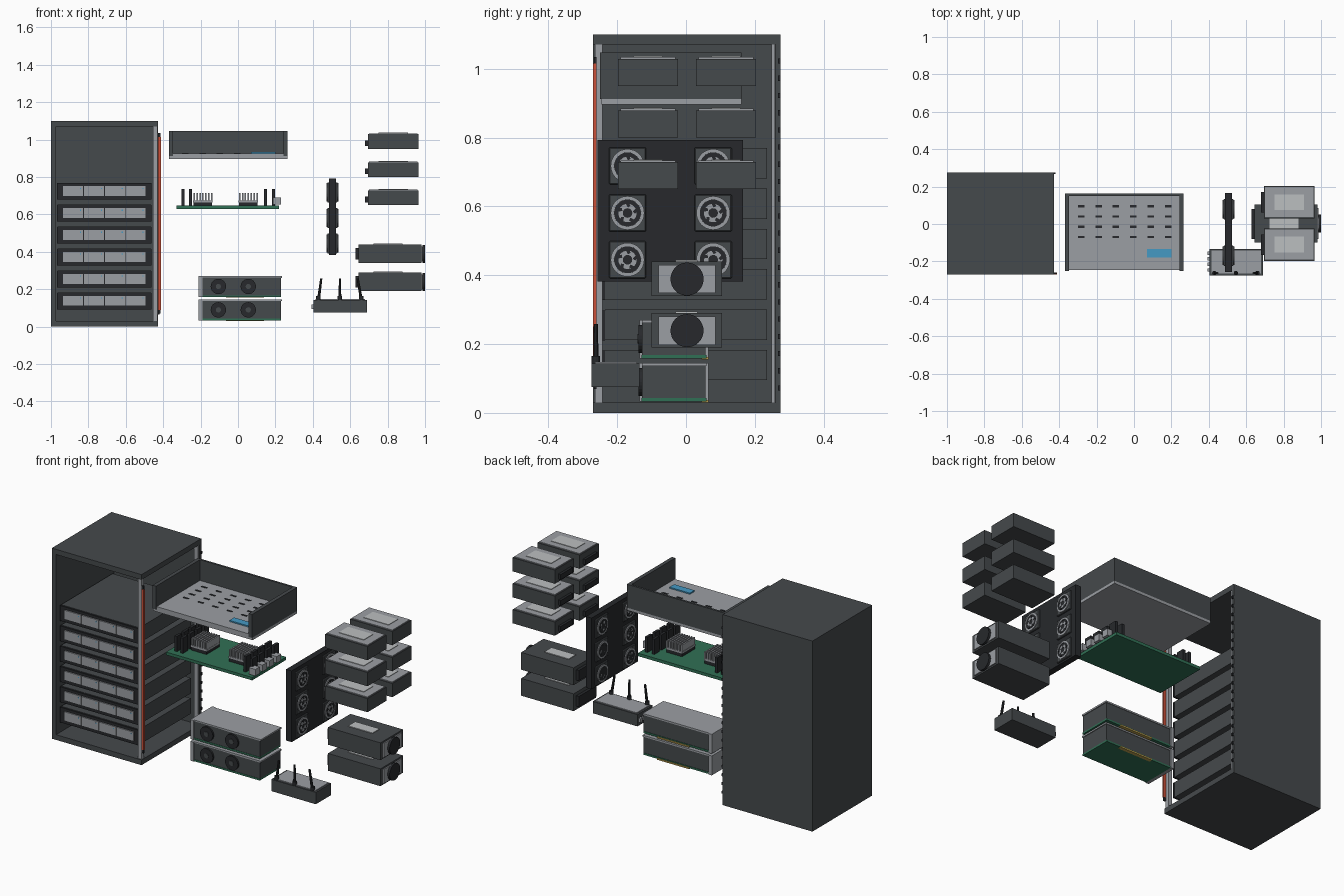
import bpy, bmesh, math
from mathutils import Matrix, Vector

if "Cube" in bpy.data.objects:
    bpy.data.objects.remove(bpy.data.objects["Cube"])


def mat(name, c):
    m = bpy.data.materials.new(name)
    m.diffuse_color = (*c, 1)
    m.use_nodes = True
    m.node_tree.nodes["Principled BSDF"].inputs["Base Color"].default_value = m.diffuse_color
    return m


DARK = mat("dark_metal", (0.06, 0.067, 0.072))
BLACK = mat("black_plastic", (0.02, 0.022, 0.025))
LIGHT = mat("light_metal", (0.33, 0.345, 0.37))
PALE = mat("pale_label", (0.5, 0.52, 0.53))
GREEN = mat("circuit_green", (0.03, 0.16, 0.09))
RED = mat("red_strip", (0.6, 0.08, 0.04))
BLUE = mat("blue_panel", (0.06, 0.32, 0.55))
GOLD = mat("gold_contacts", (0.5, 0.35, 0.08))


def finish(name, bm, m):
    me = bpy.data.meshes.new(name)
    bm.to_mesh(me)
    bm.free()
    me.materials.append(m)
    ob = bpy.data.objects.new(name, me)
    bpy.context.collection.objects.link(ob)
    return ob


def boxes(name, m, *spans, bevel=0):
    """Each span is (x0, x1, y0, y1, z0, z1); all become one object."""
    bm = bmesh.new()
    for x0, x1, y0, y1, z0, z1 in spans:
        c = Vector(((x0 + x1) / 2, (y0 + y1) / 2, (z0 + z1) / 2))
        bmesh.ops.create_cube(bm, size=1, matrix=Matrix.Translation(c) @ Matrix.Diagonal((x1 - x0, y1 - y0, z1 - z0, 1)))
    if bevel:
        bmesh.ops.bevel(bm, geom=bm.edges[:], offset=bevel, segments=1, affect='EDGES')
    return finish(name, bm, m)


def rods(name, m, ends, r, r2=None, sides=24):
    """Cylinders or cones between pairs of points."""
    bm = bmesh.new()
    for a, b in ends:
        a, b = Vector(a), Vector(b)
        rot = (b - a).to_track_quat('Z', 'Y').to_matrix().to_4x4()
        bmesh.ops.create_cone(bm, cap_ends=True, segments=sides, radius1=r, radius2=r2 or r,
                              depth=(b - a).length, matrix=Matrix.Translation((a + b) / 2) @ rot)
    return finish(name, bm, m)


def rings(name, m, centres, r_in, r_out, x0, x1, n=32):
    """Flat rings facing along x."""
    bm = bmesh.new()
    for y, z in centres:
        loops = []
        for i in range(n):
            a = 2 * math.pi * i / n
            loops.append([bm.verts.new((x, y + r * math.cos(a), z + r * math.sin(a)))
                          for x, r in ((x0, r_in), (x1, r_in), (x1, r_out), (x0, r_out))])
        for i in range(n):
            p, q = loops[i], loops[(i + 1) % n]
            for k in range(4):
                bm.faces.new((p[k], q[k], q[(k + 1) % 4], p[(k + 1) % 4]))
    bmesh.ops.recalc_face_normals(bm, faces=bm.faces[:])
    return finish(name, bm, m)


# Cabinet: open at the front and on the right
boxes("cabinet_shell", DARK, (-1, -.973, -.27, .275, 0, 1.1), (-.973, -.427, .26, .275, .03, 1.07),
      (-.973, -.427, -.27, .275, 1.07, 1.1), (-.973, -.427, -.27, .275, 0, .03))
boxes("cabinet_posts", LIGHT, (-.455, -.43, -.264, -.243, .03, 1.07), (-.455, -.43, .249, .258, .03, 1.07))
boxes("door_strip", RED, (-.428, -.413, -.27, -.26, .09, 1.015))
boxes("strip_caps", BLACK, (-.428, -.415, -.268, -.26, 1.015, 1.035), (-.428, -.415, -.268, -.26, .07, .09))
boxes("rear_edge_clips", BLACK, *[(-.43, -.42, .267, .275, .065 + .05 * i, .08 + .05 * i) for i in range(20)])

# Six rack units with four drives each
for i in range(6):
    z = .095 + .1173 * i
    boxes(f"rack_unit_{i}", DARK, (-.965, -.465, -.235, .235, z, z + .088))
    boxes(f"rack_bezel_{i}", BLACK, (-.968, -.462, -.243, -.235, z - .002, z + .086))
    xs = [-.935 + .1115 * k for k in range(4)]
    boxes(f"drives_{i}", LIGHT, *[(x, x + .107, -.25, -.243, z + .017, z + .07) for x in xs])
    boxes(f"drive_lights_{i}", BLUE, *[(x + .09, x + .096, -.252, -.25, z + .055, z + .061) for x in xs])

# Open chassis tray
boxes("tray_floor", LIGHT, (-.37, .265, -.245, .162, .897, .912), (-.348, .243, -.245, .15, .912, .927))
boxes("tray_walls", DARK, (-.37, -.348, -.25, .162, .912, 1.047), (.243, .265, -.25, .162, .912, 1.047),
      (-.348, .243, .15, .162, .912, 1.047))
boxes("tray_vents", BLACK, *[(-.3 + .093 * i, -.265 + .093 * i, y - .006, y + .006, .926, .929)
                             for i in range(6) for y in (.095, .04, -.015, -.07)])
boxes("tray_panel", BLUE, (.07, .2, -.178, -.135, .927, .934))

# Main board with heatsinks, memory and ports
boxes("main_board", GREEN, (-.33, .22, -.185, .125, .63, .647))
for n, x in enumerate((-.188, .055)):
    boxes(f"heatsink_base_{n}", BLACK, (x - .05, x + .05, -.09, .03, .647, .665))
    boxes(f"heatsink_{n}", LIGHT, (x - .052, x + .052, -.09, .03, .665, .675),
          *[(x - .05 + .0155 * i, x - .042 + .0155 * i, -.09, .03, .675, .714) for i in range(7)])
boxes("memory_sticks", BLACK, *[(x - .008, x + .008, -.15 + .065 * j, -.105 + .065 * j, .647, .735)
                                for x in (-.293, -.255, .147, .19) for j in range(4)])
boxes("board_ports", LIGHT, *[(.188, .23, -.17 + .065 * j, -.13 + .065 * j, .652, .69) for j in range(4)])

# Two expansion cards
for n, z in enumerate((.03, .155)):
    boxes(f"card_body_{n}", DARK, (-.19, .23, -.128, .057, z + .013, z + .108))
    boxes(f"card_cover_{n}", LIGHT, (-.19, .235, -.128, .06, z + .106, z + .115))
    boxes(f"card_bracket_{n}", LIGHT, (-.21, -.19, -.135, .065, z + .003, z + .115))
    boxes(f"card_board_{n}", GREEN, (-.19, .23, -.13, .06, z + .003, z + .013))
    boxes(f"card_contacts_{n}", GOLD, (-.065, .14, .045, .065, z, z + .008))
    rods(f"card_fans_{n}", BLACK, [((x, -.128, z + .06), (x, -.138, z + .06)) for x in (-.105, .055)], .041)
    rods(f"card_fan_hubs_{n}", DARK, [((x, -.138, z + .06), (x, -.141, z + .06)) for x in (-.105, .055)], .014)

# Fan wall: three rows of two, seen from both sides
boxes("fan_wall", BLACK, (.487, .523, -.257, .165, .382, .793))
centres = [(y, z) for y in (-.17, .079) for z in (.445, .581, .718)]
boxes("fan_frames", DARK, *[(.478, .532, y - .054, y + .054, z - .054, z + .054) for y, z in centres], bevel=.003)
for side, (a, b) in {"right": (.532, .537), "left": (.473, .478)}.items():
    rings(f"fan_rings_{side}", LIGHT, centres, .039, .049, a, b)
    rods(f"fan_discs_{side}", BLACK, [((a, y, z), ((a + b) / 2, y, z)) for y, z in centres], .039)
    rings(f"fan_inner_rings_{side}", LIGHT, centres, .014, .027, a, b, 15)
    bm = bmesh.new()
    for y, z in centres:
        for k in range(5):
            m = Matrix.Translation(((a + b) / 2, y, z)) @ Matrix.Rotation(math.tau * k / 5 + .3, 4, 'X')
            m = m @ Matrix.Translation((0, .027, 0)) @ Matrix.Rotation(.5, 4, 'X') @ Matrix.Diagonal((b - a + .001, .02, .009, 1))
            bmesh.ops.create_cube(bm, size=1, matrix=m)
    finish(f"fan_blades_{side}", bm, BLACK)

# Router with three antennas
boxes("router_body", DARK, (.405, .69, -.275, -.135, .075, .143))
boxes("router_top", LIGHT, (.415, .68, -.265, -.143, .143, .148))
boxes("router_ports", LIGHT, *[(.392, .405, -.255 + .03 * i, -.237 + .03 * i, .095, .118) for i in range(4)])
rods("antennas", BLACK, [((x, -.262, .14), (t, -.262, .258)) for x, t in ((.43, .445), (.545, .545), (.66, .64))],
     .008, .006, 10)
rods("antenna_bases", BLACK, [((x, -.262, .14), (x, -.262, .165)) for x in (.43, .545, .66)], .012, sides=12)

# Two power supplies
for n, z in enumerate((.19, .34)):
    boxes(f"supply_body_{n}", DARK, (.645, .98, -.1, .104, z, z + .1))
    boxes(f"supply_plug_{n}", BLACK, (.628, .645, -.08, .08, z + .02, z + .08))
    boxes(f"supply_label_{n}", PALE, (.725, .88, -.03, .034, z + .1, z + .104))
    boxes(f"supply_end_plate_{n}", LIGHT, (.98, .987, -.08, .086, z + .008, z + .09))
    rods(f"supply_fan_{n}", BLACK, [((.987, .003, z + .049), (1, .003, z + .049))], .048, sides=32)

# Six drive modules in two columns
for i in range(3):
    for j, y in enumerate((-.11, .1165)):
        z, n = .65 + .15 * i, 2 * i + j
        boxes(f"module_body_{n}", DARK, (.695, .965, y - .087, y + .087, z, z + .079))
        boxes(f"module_cover_{n}", LIGHT, (.7, .96, y - .08, y + .08, z + .079, z + .084))
        boxes(f"module_label_{n}", PALE, (.75, .91, y - .042, y + .042, z + .084, z + .087))
        boxes(f"module_plug_{n}", BLACK, (.68, .695, y - .055, y + .055, z + .015, z + .045))
